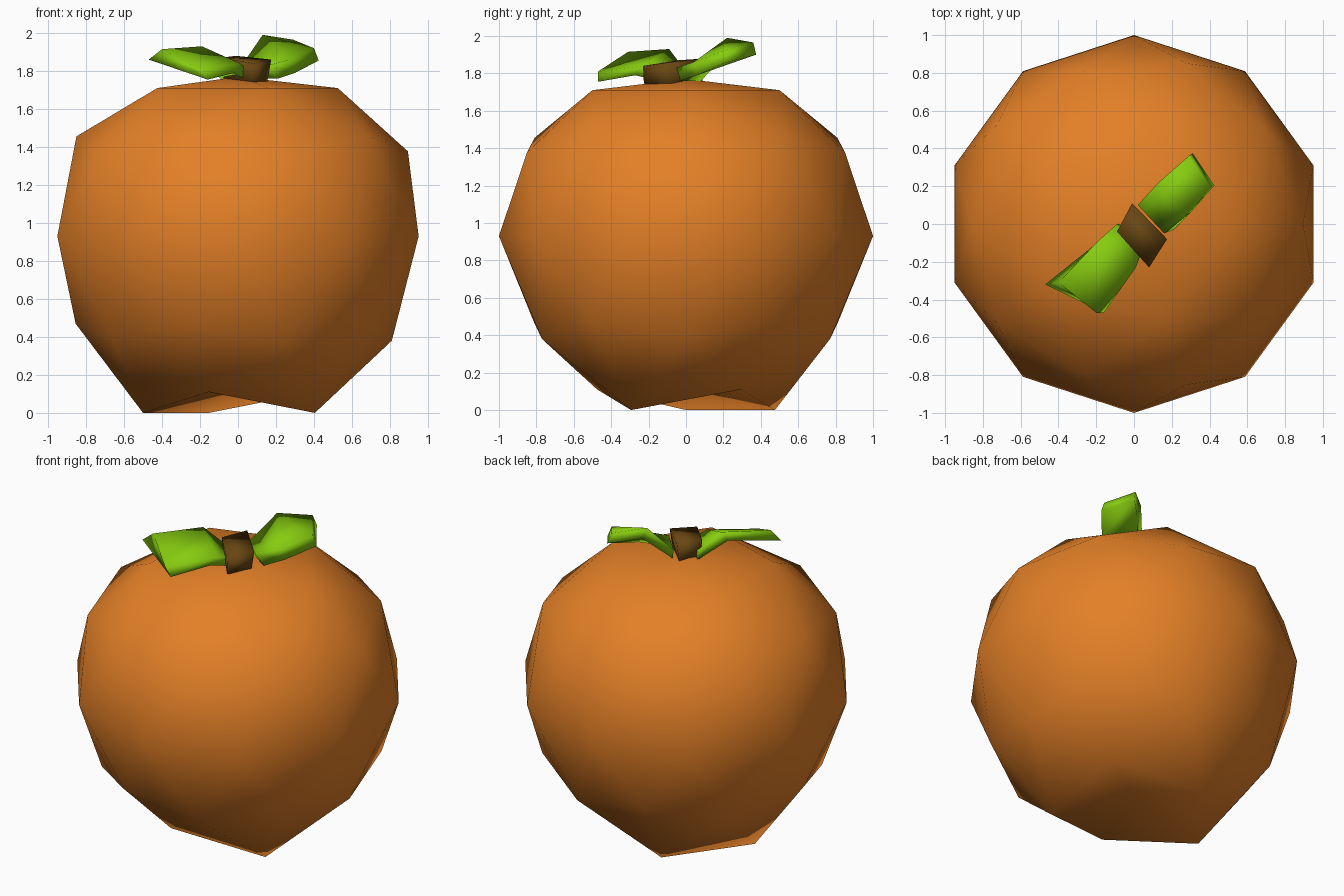
import bpy, bmesh, math
from mathutils import Vector

if "Cube" in bpy.data.objects:
    bpy.data.objects.remove(bpy.data.objects["Cube"])


def material(name, rgb):
    m = bpy.data.materials.new(name)
    m.diffuse_color = (*rgb, 1)
    m.use_nodes = True
    m.node_tree.nodes["Principled BSDF"].inputs["Base Color"].default_value = m.diffuse_color
    return m


orange = material("orange skin", (0.77, 0.215, 0.02))
green = material("leaf green", (0.24, 0.60, 0.005))
brown = material("stem brown", (0.14, 0.062, 0.006))


def finish(name, bm, mat):
    bmesh.ops.recalc_face_normals(bm, faces=bm.faces)
    for f in bm.faces:
        f.smooth = True
    me = bpy.data.meshes.new(name)
    bm.to_mesh(me)
    bm.free()
    me.materials.append(mat)
    ob = bpy.data.objects.new(name, me)
    bpy.context.collection.objects.link(ob)
    return ob


def loft(name, sections, mat):
    """Skin a closed solid over rings with equal numbers of points."""
    bm = bmesh.new()
    rings = [[bm.verts.new(p) for p in s] for s in sections]
    for a, b in zip(rings, rings[1:]):
        n = len(a)
        for i in range(n):
            bm.faces.new((a[i], a[(i + 1) % n], b[(i + 1) % n], b[i]))
    bm.faces.new(rings[0])
    bm.faces.new(rings[-1])
    return finish(name, bm, mat)


# Fruit body: icosphere with a flattened top and an uneven, dented base
bm = bmesh.new()
bmesh.ops.create_icosphere(bm, subdivisions=2, radius=1)
for v in bm.verts:
    x, y, z = v.co
    r = math.hypot(x, y)
    ang = round(math.degrees(math.atan2(y, x))) % 360
    new_r, new_z = r, z
    if z > 0.95:
        new_z = 0.84
    elif z > 0.7:
        new_z = 0.78
    elif z < -0.95:
        new_z = -0.81
    elif z < -0.7:
        new_r = 0.5
        new_z = -0.82 if ang in (36, 252) else -0.93
    elif z < -0.5:
        new_r, new_z = 0.81, -0.55
    elif z < -0.3:
        new_r, new_z = 0.855, -0.46
    k = new_r / r if r > 1e-4 else 1
    v.co = Vector((x * k, y * k, new_z + 0.93))
finish("fruit_body", bm, orange)

# Stem: short tilted four-sided stub
top = [(-0.09, -0.04, 1.87), (-0.01, 0.11, 1.88), (0.175, -0.08, 1.86), (0.08, -0.23, 1.84)]
base = [(-0.07, -0.04, 1.72), (-0.01, 0.08, 1.72), (0.15, -0.08, 1.72), (0.08, -0.225, 1.745)]
loft("stem", [base, top], brown)

# Leaves: bent slabs; each ring is upper left, upper right, lower right, lower left
loft("front_leaf", [
    [(-0.09, 0.00, 1.81), (0.05, -0.12, 1.81), (0.05, -0.11, 1.75), (-0.08, 0.00, 1.75)],
    [(-0.19, -0.09, 1.93), (0.01, -0.23, 1.84), (-0.02, -0.27, 1.79), (-0.22, -0.12, 1.87)],
    [(-0.40, -0.31, 1.915), (-0.20, -0.47, 1.81), (-0.16, -0.47, 1.755), (-0.47, -0.32, 1.86)],
], green)
loft("back_leaf", [
    [(0.02, 0.10, 1.83), (0.16, -0.05, 1.83), (0.21, -0.03, 1.76), (0.04, 0.08, 1.76)],
    [(0.13, 0.22, 1.99), (0.27, 0.04, 1.86), (0.30, 0.06, 1.79), (0.16, 0.22, 1.91)],
    [(0.29, 0.36, 1.965), (0.40, 0.20, 1.92), (0.425, 0.205, 1.855), (0.31, 0.375, 1.90)],
], green)
